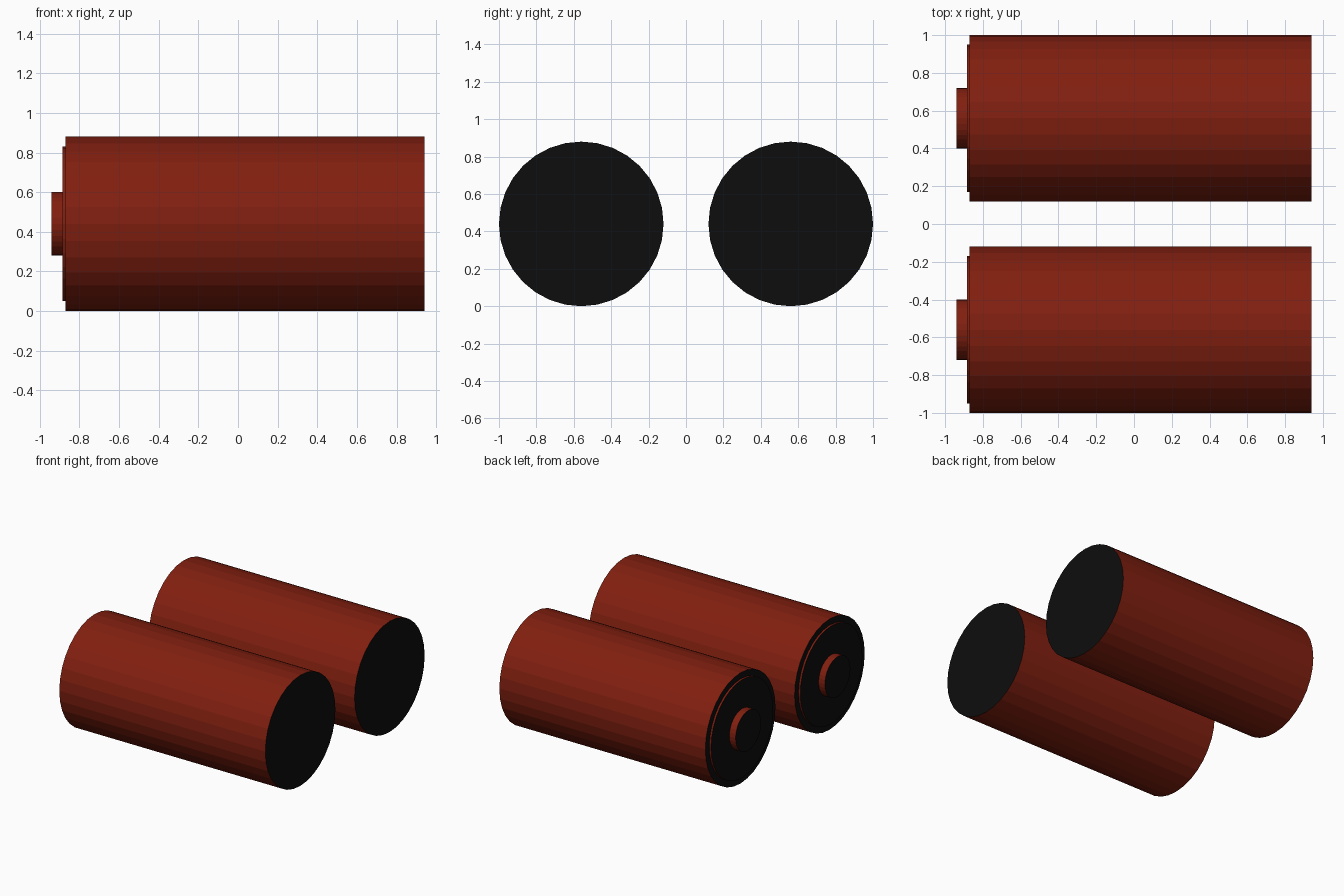
import bpy, bmesh, math

if "Cube" in bpy.data.objects:
    bpy.data.objects.remove(bpy.data.objects["Cube"])

SIDES = 32
AXIS_Z = 0.44

def material(name, rgb):
    m = bpy.data.materials.new(name)
    m.diffuse_color = (*rgb, 1)
    m.use_nodes = True
    m.node_tree.nodes["Principled BSDF"].inputs["Base Color"].default_value = m.diffuse_color
    return m

red = material("red_wrap", (0.22, 0.014, 0.005))
black = material("black_ends", (0.004, 0.004, 0.004))

# stepped half-profile (x, radius): nub, raised disc, body
PROFILE = [(-0.94, 0.16), (-0.885, 0.16), (-0.885, 0.39),
           (-0.87, 0.39), (-0.87, 0.44), (0.94, 0.44)]

def battery(name, y):
    bm = bmesh.new()
    rings = []
    for x, r in PROFILE:
        angles = [2 * math.pi * i / SIDES for i in range(SIDES)]
        rings.append([bm.verts.new((x, r * math.cos(a), r * math.sin(a))) for a in angles])
    for a, b in zip(rings, rings[1:]):
        for i in range(SIDES):
            j = (i + 1) % SIDES
            bm.faces.new((a[i], a[j], b[j], b[i]))
    bm.faces.new(rings[0])
    bm.faces.new(rings[-1])
    bmesh.ops.recalc_face_normals(bm, faces=bm.faces)
    # red round sides, black end faces
    for f in bm.faces:
        f.material_index = 1 if abs(f.normal.x) > 0.5 else 0
    me = bpy.data.meshes.new(name)
    bm.to_mesh(me)
    bm.free()
    me.materials.append(red)
    me.materials.append(black)
    ob = bpy.data.objects.new(name, me)
    ob.location = (0, y, AXIS_Z)
    bpy.context.collection.objects.link(ob)

battery("front_battery", -0.56)
battery("back_battery", 0.56)
